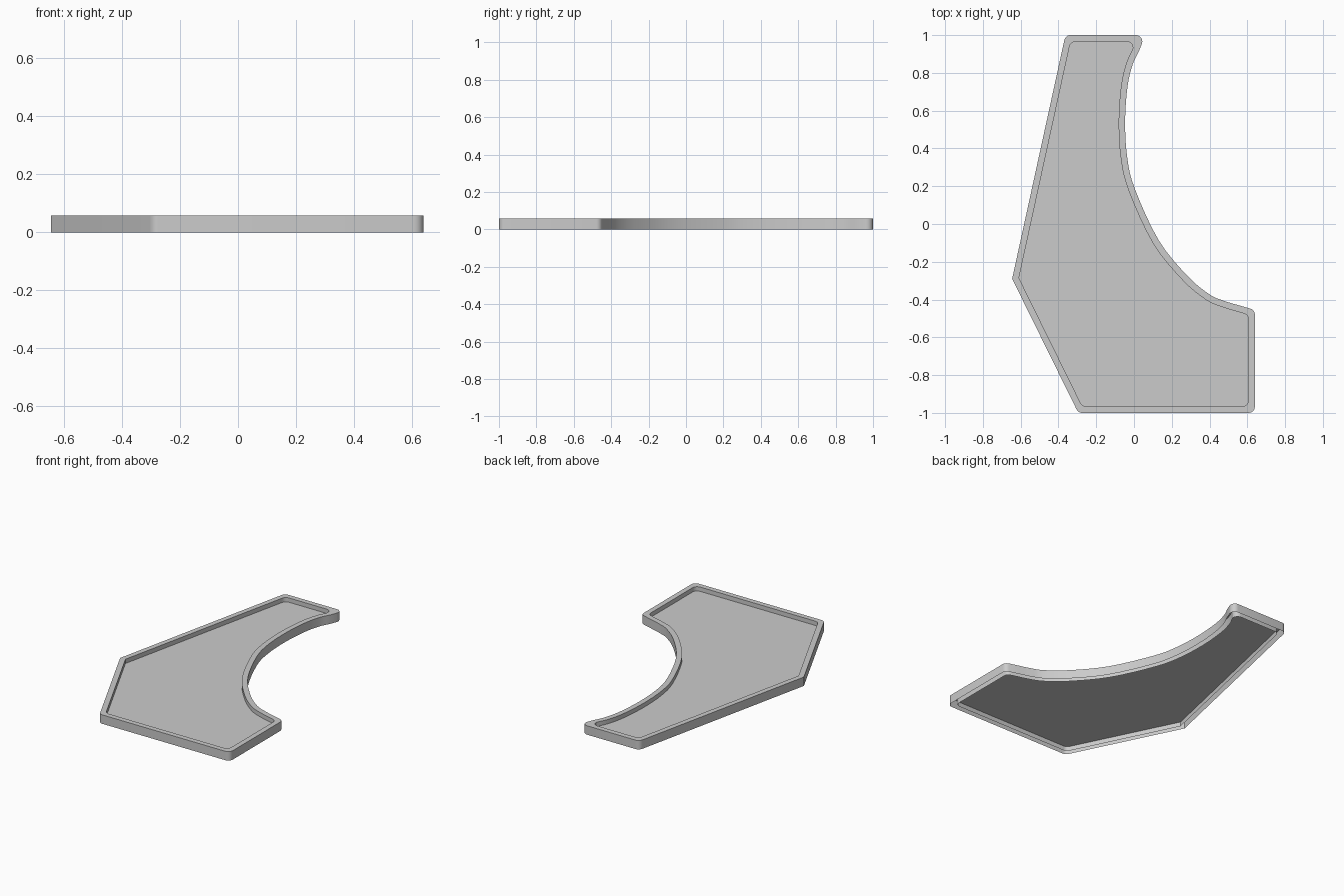
import bpy, bmesh, math
from mathutils import Vector

if "Cube" in bpy.data.objects:
    bpy.data.objects.remove(bpy.data.objects["Cube"])

HEIGHT, FLOOR_Z, RIM, R = 0.058, 0.03, 0.034, 0.033

# Scooped side, from the top tip down to the right-hand corner
scoop = [(0.06, 1), (0.026, 0.915), (-0.007, 0.845), (-0.034, 0.73), (-0.047, 0.55),
         (-0.037, 0.36), (0.003, 0.19), (0.13, -0.085), (0.283, -0.275),
         (0.40, -0.373), (0.48, -0.408), (0.56, -0.432), (0.64, -0.455)]
# Straight sides, continuing clockwise: (x, y, corner radius)
straight = [(0.64, -1, R), (-0.295, -1, R), (-0.645, -0.29, 0), (-0.363, 1, R)]


def catmull(a, b, c, d, t):
    return 0.5 * (2 * b + (c - a) * t + (2 * a - 5 * b + 4 * c - d) * t * t
                  + (3 * b - a - 3 * c + d) * t ** 3)


def control_polygon():
    p = [Vector(q) for q in scoop]
    out = [(p[0], R)]
    for i in range(1, len(p) - 2):
        for k in range(4):
            out.append((catmull(p[i - 1], p[i], p[i + 1], p[i + 2], k / 4), 0))
    out += [(p[-2], 0), (p[-1], R)]
    return out + [(Vector((x, y)), r) for x, y, r in straight]


def inset(poly, d):
    """Move a clockwise polygon inwards by d with mitred corners."""
    out = []
    for i, (p, r) in enumerate(poly):
        u = (p - poly[i - 1][0]).normalized()
        v = (poly[(i + 1) % len(poly)][0] - p).normalized()
        nu, nv = Vector((u.y, -u.x)), Vector((v.y, -v.x))
        out.append((p + (nu + nv) * d / (1 + nu.dot(nv)), r))
    return out


def fillet(poly, steps=6):
    """Replace each corner that has a radius by an arc."""
    out = []
    for i, (p, r) in enumerate(poly):
        if not r:
            out.append(p)
            continue
        u = (poly[i - 1][0] - p).normalized()
        v = (poly[(i + 1) % len(poly)][0] - p).normalized()
        half = u.angle(v) / 2
        centre = p + (u + v).normalized() * r / math.sin(half)
        t = r / math.tan(half)
        a, b = p + u * t - centre, p + v * t - centre
        total = a.angle(b)
        for k in range(steps + 1):
            s = k / steps
            out.append(centre + (a * math.sin((1 - s) * total)
                                 + b * math.sin(s * total)) / math.sin(total))
    return out


def finish(name, bm):
    mesh = bpy.data.meshes.new(name)
    bm.to_mesh(mesh)
    bm.free()
    obj = bpy.data.objects.new(name, mesh)
    bpy.context.collection.objects.link(obj)
    bpy.ops.object.select_all(action='DESELECT')
    obj.select_set(True)
    bpy.context.view_layer.objects.active = obj
    bpy.ops.object.shade_smooth_by_angle(angle=math.radians(30))


outline = control_polygon()
outer = fillet(outline)
inner = fillet(inset(outline, RIM))

# Hollow rim: outer wall, flat top and inner wall, open underneath
bm = bmesh.new()
rings = [[bm.verts.new((p.x, p.y, z)) for p in loop]
         for loop, z in ((outer, 0), (outer, HEIGHT), (inner, HEIGHT), (inner, 0))]
n = len(outer)
for lo, hi in zip(rings, rings[1:]):
    for i in range(n):
        j = (i + 1) % n
        bm.faces.new((lo[i], hi[i], hi[j], lo[j])[::-1])
bm.normal_update()
# Outline runs clockwise, so make sure the flat top faces up
if any(f.normal.z < -0.5 for f in bm.faces):
    bmesh.ops.reverse_faces(bm, faces=bm.faces[:])
finish("rim", bm)

# Recessed floor panel
bm = bmesh.new()
bm.faces.new([bm.verts.new((p.x, p.y, FLOOR_Z)) for p in reversed(inner)])
finish("floor_panel", bm)
